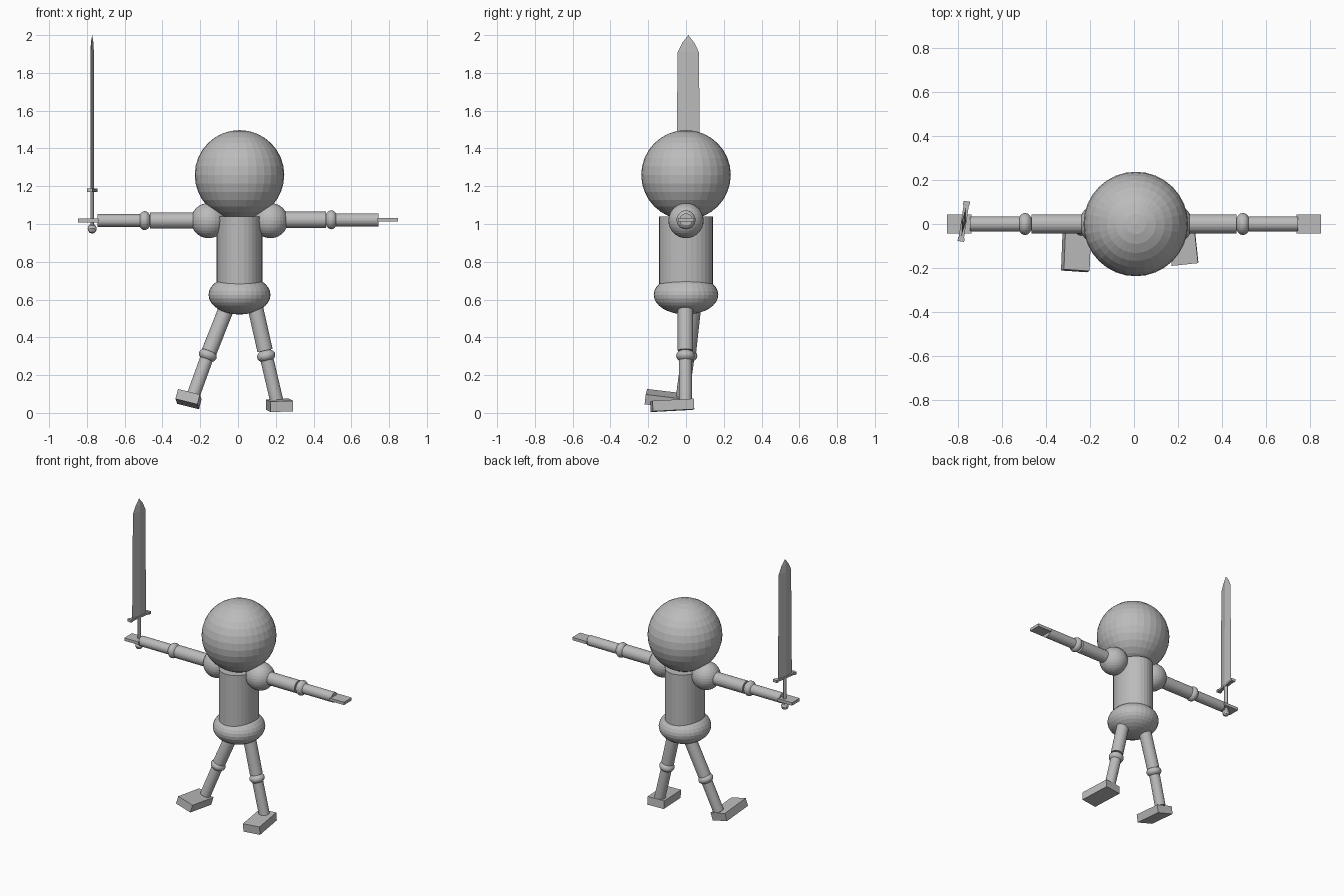
import bpy, bmesh, math
from mathutils import Vector, Matrix, Euler

if "Cube" in bpy.data.objects:
    bpy.data.objects.remove(bpy.data.objects["Cube"])

grey = bpy.data.materials.new("plain grey")
grey.diffuse_color = (0.5, 0.5, 0.5, 1)
grey.use_nodes = True
grey.node_tree.nodes["Principled BSDF"].inputs["Base Color"].default_value = grey.diffuse_color


def finish(name, bm, matrix=Matrix.Identity(4)):
    """Turn a bmesh into a flat shaded object."""
    bmesh.ops.transform(bm, matrix=matrix, verts=bm.verts)
    bmesh.ops.recalc_face_normals(bm, faces=bm.faces)
    me = bpy.data.meshes.new(name)
    bm.to_mesh(me)
    bm.free()
    me.materials.append(grey)
    ob = bpy.data.objects.new(name, me)
    bpy.context.collection.objects.link(ob)
    return ob


def ball(name, pos, radii, axis=(0, 0, 1), seg=32, rings=16):
    bm = bmesh.new()
    bmesh.ops.create_uvsphere(bm, u_segments=seg, v_segments=rings, radius=1)
    rot = Vector((0, 0, 1)).rotation_difference(Vector(axis))
    finish(name, bm, Matrix.LocRotScale(Vector(pos), rot, Vector(radii)))


def rod(name, a, b, rx, ry=None, seg=32):
    """Capped cylinder between two points."""
    a, b = Vector(a), Vector(b)
    bm = bmesh.new()
    bmesh.ops.create_cone(bm, cap_ends=True, segments=seg, radius1=1, radius2=1, depth=1)
    rot = Vector((0, 0, 1)).rotation_difference(b - a)
    finish(name, bm, Matrix.LocRotScale((a + b) / 2, rot, Vector((rx, ry or rx, (b - a).length))))


def box(name, pos, size, rot=(0, 0, 0)):
    bm = bmesh.new()
    bmesh.ops.create_cube(bm, size=1)
    e = Euler([math.radians(r) for r in rot])
    finish(name, bm, Matrix.LocRotScale(Vector(pos), e, Vector(size)))


# Body
CX = 0.008
ball("head", (CX, 0, 1.26), (0.237, 0.237, 0.237))
rod("torso", (CX, 0, 0.62), (CX, 0, 1.04), 0.121, 0.142)
ball("pelvis", (CX, 0, 0.625), (0.164, 0.171, 0.104))

# Arms, stretched straight out to both sides
for side, s, z in (("right", -1, 1.018), ("left", 1, 1.022)):
    sh = CX + s * 0.164
    el = s * 0.494
    ball(side + "_shoulder", (sh, 0, 1.018), (0.093, 0.093, 0.093))
    rod(side + "_upper_arm", (sh, 0, z), (s * 0.465, 0, z), 0.043)
    ball(side + "_elbow", (el, 0, z), (0.05, 0.05, 0.034), (1, 0, 0))
    rod(side + "_forearm", (el, 0, z), (s * 0.744, 0, z), 0.034)
    box(side + "_hand", (s * 0.793, 0, z), (0.11, 0.085, 0.02))

# Legs: hip, end of thigh, knee, ankle
legs = {
    "right": ((-0.035, 0.046, 0.62), (-0.152, 0.013, 0.325), (-0.160, 0.011, 0.305), (-0.238, -0.018, 0.09)),
    "left": ((0.078, -0.003, 0.62), (0.143, -0.003, 0.33), (0.149, -0.003, 0.302), (0.207, -0.003, 0.055)),
}
for side, (hip, thigh_end, knee, ankle) in legs.items():
    rod(side + "_thigh", hip, thigh_end, 0.041)
    ball(side + "_knee", knee, (0.049, 0.049, 0.034), Vector(hip) - Vector(ankle))
    rod(side + "_shin", knee, ankle, 0.035)

# Feet
box("right_foot", (-0.262, -0.103, 0.073), (0.12, 0.22, 0.054), (-7, 14, -4))
box("left_foot", (0.220, -0.073, 0.040), (0.12, 0.22, 0.056), (3, -2, 6))

# Sword, turned slightly about its upright axis
SWORD = Matrix.Translation((-0.772, 0.012, 0)) @ Matrix.Rotation(math.radians(-8.5), 4, 'Z')
bm = bmesh.new()
rings = []
for z, w, t in ((1.17, 0.064, 0.010), (1.91, 0.057, 0.009), (1.96, 0.032, 0.007)):
    rings.append([bm.verts.new(p) for p in ((0, -w, z), (t, 0, z), (0, w, z), (-t, 0, z))])
tip = bm.verts.new((0, 0, 2.0))
bm.faces.new(rings[0])
for i in range(4):
    j = (i + 1) % 4
    for lo, hi in zip(rings, rings[1:]):
        bm.faces.new((lo[i], lo[j], hi[j], hi[i]))
    bm.faces.new((rings[-1][i], rings[-1][j], tip))
finish("sword_blade", bm, SWORD)

# Guard: slim bar with slightly thicker ends
bm = bmesh.new()
for y, size in ((0, (0.024, 0.18, 0.014)), (-0.083, (0.03, 0.018, 0.018)), (0.083, (0.03, 0.018, 0.018))):
    m = Matrix.LocRotScale(Vector((0, y, 1.178)), None, Vector(size))
    bmesh.ops.create_cube(bm, size=1, matrix=m)
finish("sword_guard", bm, SWORD)

# Grip and pommel
rod("sword_grip", (-0.772, 0.012, 0.98), (-0.772, 0.012, 1.175), 0.010, 0.014, 12)
ball("sword_pommel", (-0.772, 0.012, 0.975), (0.026, 0.026, 0.024), (1, 0, 0), 8, 6)
